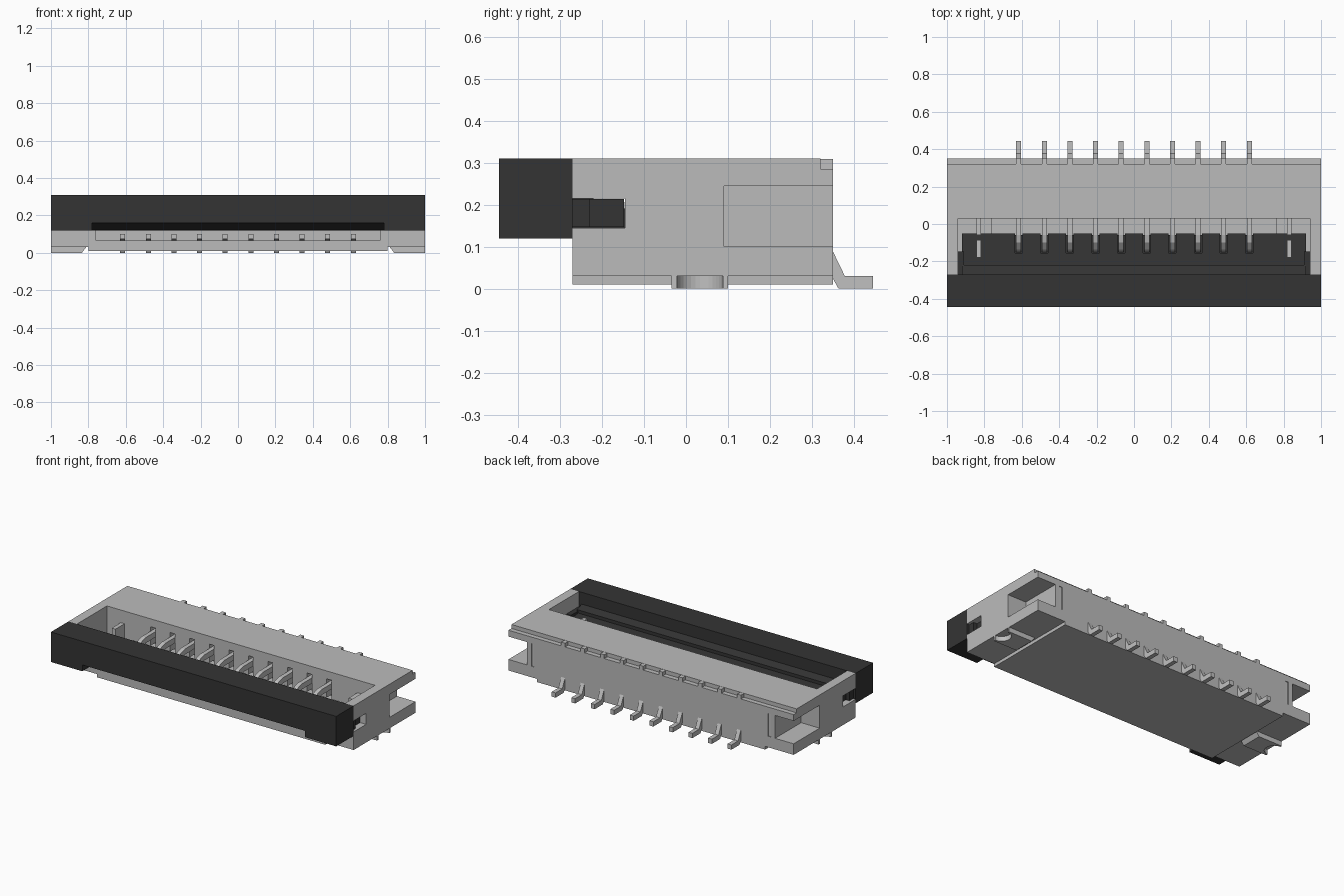
import bpy, bmesh, math
from mathutils import Vector

cube = bpy.data.objects.get("Cube")
if cube:
    bpy.data.objects.remove(cube, do_unlink=True)


def material(name, rgb):
    m = bpy.data.materials.new(name)
    m.use_nodes = True
    m.diffuse_color = (*rgb, 1)
    m.node_tree.nodes["Principled BSDF"].inputs["Base Color"].default_value = (*rgb, 1)
    return m


LIGHT = material("light grey plastic", (0.50, 0.50, 0.50))
METAL = material("pale metal", (0.53, 0.53, 0.53))
DARK = material("dark grey plastic", (0.034, 0.034, 0.034))


def finish(bm, name, mat):
    bmesh.ops.recalc_face_normals(bm, faces=bm.faces)
    me = bpy.data.meshes.new(name)
    bm.to_mesh(me)
    bm.free()
    me.materials.append(mat)
    ob = bpy.data.objects.new(name, me)
    bpy.context.collection.objects.link(ob)
    return ob


def box(name, x, y, z, mat):
    bm = bmesh.new()
    bmesh.ops.create_cube(bm, size=1)
    for v in bm.verts:
        v.co = Vector([(r[0] + r[1]) / 2 + c * (r[1] - r[0]) for r, c in zip((x, y, z), v.co)])
    return finish(bm, name, mat)


def extrude(name, profile, a, b, mat, axis="x"):
    """Extrude a closed (y, z) profile along x, or an (x, z) profile along y."""
    bm = bmesh.new()
    place = (lambda p: (a, *p)) if axis == "x" else (lambda p: (p[0], a, p[1]))
    face = bm.faces.new([bm.verts.new(place(p)) for p in profile])
    new = bmesh.ops.extrude_face_region(bm, geom=[face])["geom"]
    step = Vector((b - a, 0, 0)) if axis == "x" else Vector((0, b - a, 0))
    bmesh.ops.translate(bm, vec=step, verts=[g for g in new if isinstance(g, bmesh.types.BMVert)])
    return finish(bm, name, mat)


def carve(ob, cutters):
    """Subtract the cutters, bake the result, and discard them."""
    for c in cutters:
        c.hide_render = True
        mod = ob.modifiers.new("cut", "BOOLEAN")
        mod.operation, mod.solver, mod.object = "DIFFERENCE", "EXACT", c
    dg = bpy.context.evaluated_depsgraph_get()
    me = bpy.data.meshes.new_from_object(ob.evaluated_get(dg))
    ob.modifiers.clear()
    ob.data = me
    for c in cutters:
        bpy.data.objects.remove(c, do_unlink=True)


def cut(x, y, z):
    return box("cutter", x, y, z, LIGHT)


PINS = [(i - 4.5) * 0.137 for i in range(10)]

# Housing: block with top window, cable tunnel, rear step, side notches and pin slots
housing = box("housing", (-1, 1), (-0.27, 0.35), (0.01, 0.31), LIGHT)
cutters = [
    cut((-0.94, 0.94), (-0.5, 0.03), (0.13, 0.5)),
    cut((-0.76, 0.76), (-0.5, 0.20), (0.065, 0.14)),
    cut((-1.1, 1.1), (0.32, 0.5), (0.285, 0.5)),
]
for s in (-1, 1):
    span = lambda a, b: tuple(sorted((s * a, s * b)))
    cutters += [
        cut(span(0.87, 1.1), (0.09, 0.5), (0.10, 0.245)),      # corner notch
        cut(span(0.80, 1.1), (-0.5, 0.5), (-0.1, 0.03)),       # raised underside
        cut(span(0.90, 1.1), (-0.5, -0.145), (0.145, 0.215)),  # pivot slot
        cut(span(0.82, 0.84), (0.33, 0.5), (0.10, 0.245)),     # rear slit
    ]
for x in PINS:
    cutters.append(cut((x - 0.017, x + 0.017), (0.0, 0.12), (0.12, 0.26)))
carve(housing, cutters)

# Flip actuator: front bar with sloped cable relief, and a tongue inside the window
bar = box("actuator_bar", (-1, 1), (-0.445, -0.27), (0.12, 0.31), DARK)
carve(bar, [extrude("cutter", [(-0.5, 0.1), (-0.26, 0.1), (-0.275, 0.122), (-0.445, 0.16), (-0.5, 0.16)],
                    -0.78, 0.78, DARK)])
tongue = extrude("actuator_tongue",
                 [(-0.27, 0.13), (-0.08, 0.13), (-0.05, 0.15), (-0.05, 0.18),
                  (-0.22, 0.20), (-0.22, 0.22), (-0.27, 0.235)], -0.92, 0.92, DARK)
carve(tongue, [cut((x - 0.02, x + 0.02), (-0.155, 0.0), (0.145, 0.3)) for x in PINS])

# Contacts: hooked upper arm, lower beam, rear stub and gull-wing foot
HOOK = [(0.11, 0.235), (-0.06, 0.235), (-0.10, 0.225), (-0.135, 0.195), (-0.15, 0.155),
        (-0.125, 0.155), (-0.11, 0.18), (-0.06, 0.20), (0.11, 0.20)]
BEAM = [(0.19, 0.08), (-0.10, 0.08), (-0.13, 0.10), (-0.16, 0.10), (-0.16, 0.075),
        (-0.10, 0.063), (0.19, 0.063)]
FOOT = [(0.34, 0.105), (0.348, 0.092), (0.378, 0.03), (0.445, 0.03), (0.445, 0.0),
        (0.363, 0.0), (0.349, 0.025), (0.34, 0.04)]
for i, x in enumerate(PINS):
    a, b = x - 0.0135, x + 0.0135
    extrude(f"contact_hook_{i + 1}", HOOK, a, b, METAL)
    extrude(f"contact_beam_{i + 1}", BEAM, a, b, METAL)
    extrude(f"contact_foot_{i + 1}", FOOT, a, b, METAL)
    box(f"contact_stub_{i + 1}", (a, b), (0.315, 0.35), (0.283, 0.309), METAL)

# End fittings: retaining arms, actuator pivots and notched solder tabs
for s, side in ((1, "left"), (-1, "right")):
    span = lambda a, b: tuple(sorted((s * a, s * b)))
    box(f"{side}_retainer_arm", span(0.817, 0.843), (-0.06, 0.035), (0.125, 0.23), METAL)
    box(f"{side}_retainer_tip", span(0.817, 0.843), (-0.18, -0.085), (0.15, 0.205), METAL)
    box(f"{side}_retainer_back", span(0.821, 0.839), (0.325, 0.345), (0.10, 0.245), METAL)
    box(f"{side}_actuator_pivot", span(0.91, 0.96), (-0.275, -0.147), (0.147, 0.213), DARK)
    box(f"{side}_actuator_ear", span(0.95, 0.985), (-0.275, -0.23), (0.147, 0.213), DARK)
    tab = extrude(f"{side}_solder_tab",
                  [(s * 0.81, 0.032), (s * 0.835, 0), (s * 1.0, 0), (s * 1.0, 0.032)],
                  -0.035, 0.10, METAL, "y")
    bm = bmesh.new()
    bmesh.ops.create_cone(bm, cap_ends=True, segments=32, radius1=0.055, radius2=0.055, depth=0.2)
    bmesh.ops.translate(bm, vec=(s * 1.0, 0.033, 0), verts=bm.verts)
    carve(tab, [finish(bm, "cutter", METAL)])
